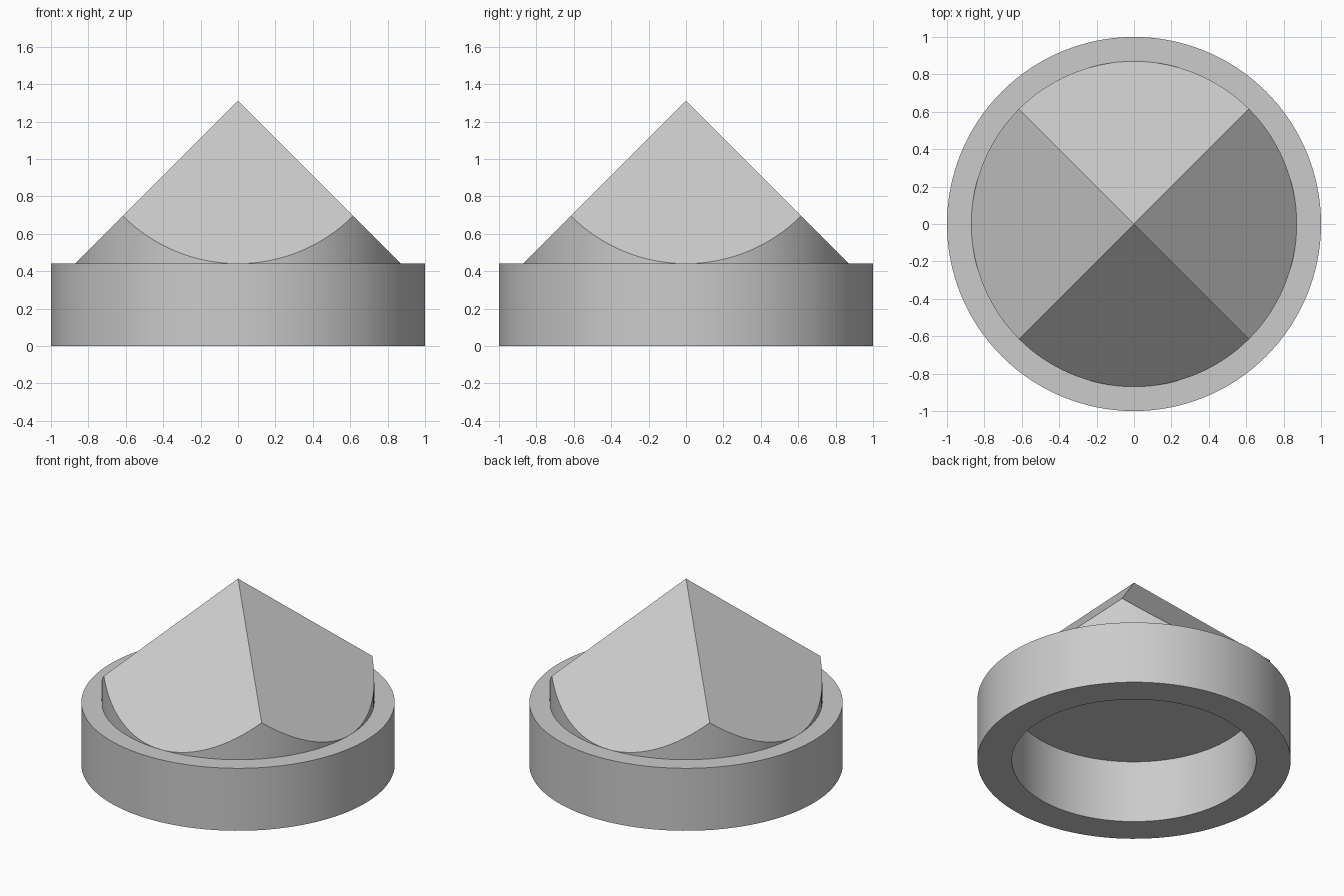
import bpy
import bmesh
from math import cos, sin, pi, radians

cube = bpy.data.objects.get("Cube")
if cube:
    bpy.data.objects.remove(cube, do_unlink=True)

SEG = 128
OUTER, INNER, SHAFT = 1.0, 0.78, 0.87
RIM, APEX = 0.44, 1.31

grey = bpy.data.materials.new("light grey")
grey.use_nodes = True
colour = (0.6, 0.6, 0.6, 1)
grey.diffuse_color = colour
grey.node_tree.nodes["Principled BSDF"].inputs["Base Color"].default_value = colour

bm = bmesh.new()


def ring(radius, height):
    """Circle of vertices; height is a function of x and y."""
    points = [(radius * cos(2 * pi * i / SEG), radius * sin(2 * pi * i / SEG))
              for i in range(SEG)]
    return [bm.verts.new((x, y, height(x, y))) for x, y in points]


def level(z):
    return lambda x, y: z


def roof(x, y):
    return APEX - max(abs(x), abs(y))


# Hollow base, rim and round shaft, lofted from the socket up to the roof edge
loops = [ring(INNER, level(RIM)), ring(INNER, level(0)), ring(OUTER, level(0)),
         ring(OUTER, level(RIM)), ring(SHAFT, level(RIM)), ring(SHAFT, roof)]
for a, b in zip(loops, loops[1:]):
    for i in range(SEG):
        j = (i + 1) % SEG
        bm.faces.new((a[i], a[j], b[j], b[i]))

# Ceiling of the socket
bm.faces.new(loops[0])

# Four flat pyramid faces, meeting on the diagonals
tip = bm.verts.new((0, 0, APEX))
quarter = SEG // 4
for k in range(4):
    start = k * quarter - quarter // 2
    arc = [loops[-1][(start + i) % SEG] for i in range(quarter + 1)]
    bm.faces.new([tip] + arc)

bmesh.ops.remove_doubles(bm, verts=bm.verts[:], dist=0.0001)
bmesh.ops.recalc_face_normals(bm, faces=bm.faces[:])

mesh = bpy.data.meshes.new("pyramid_cap")
bm.to_mesh(mesh)
bm.free()
mesh.materials.append(grey)
cap = bpy.data.objects.new("pyramid_cap", mesh)
bpy.context.collection.objects.link(cap)

# Smooth walls, crisp edges
bpy.ops.object.select_all(action="DESELECT")
cap.select_set(True)
bpy.context.view_layer.objects.active = cap
bpy.ops.object.shade_smooth_by_angle(angle=radians(30))
